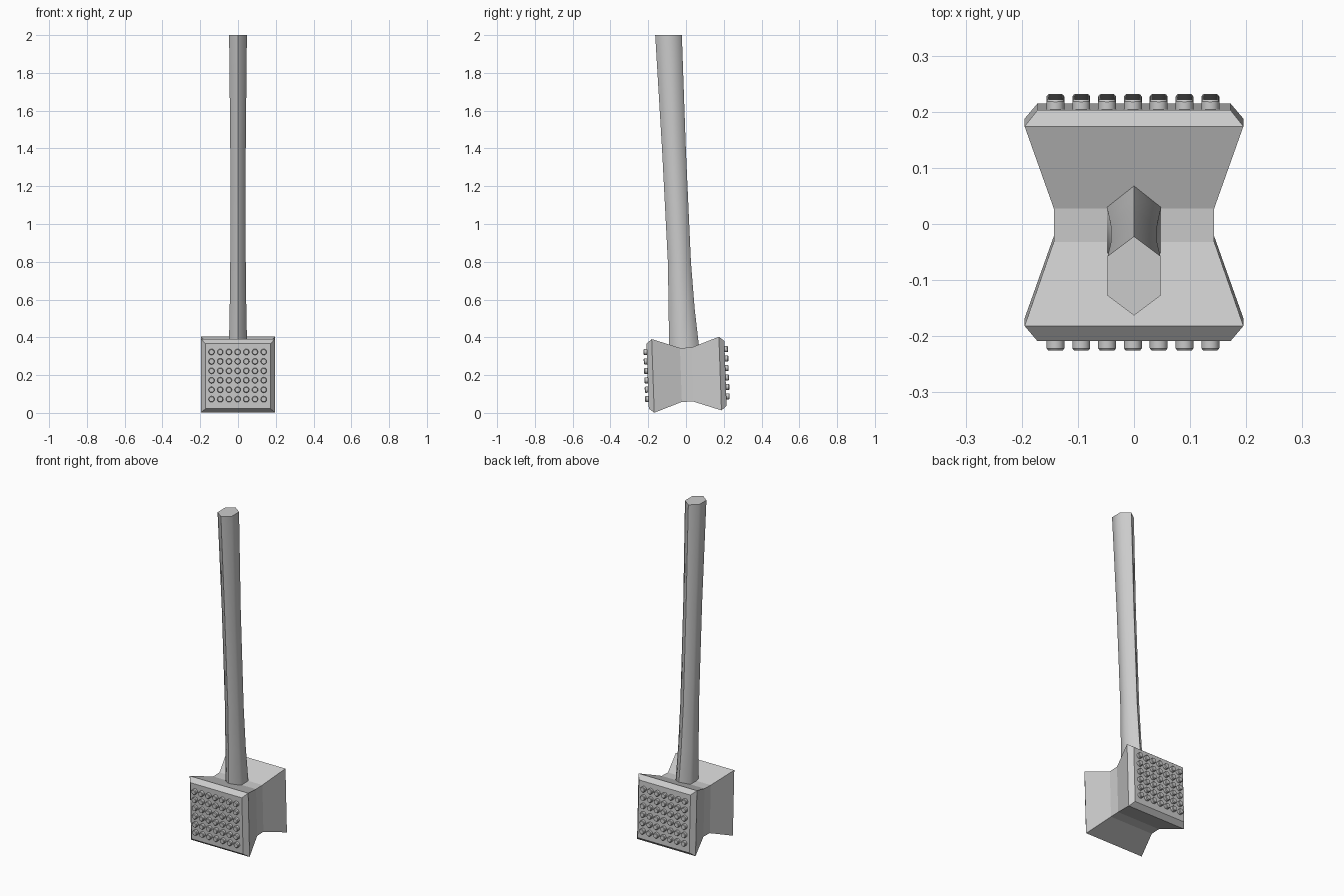
import bpy, bmesh, math
from mathutils import Matrix, Vector

if "Cube" in bpy.data.objects:
    bpy.data.objects.remove(bpy.data.objects["Cube"], do_unlink=True)

steel = bpy.data.materials.new("grey_metal")
steel.use_nodes = True
grey = (0.6, 0.6, 0.6, 1)
steel.diffuse_color = grey
steel.node_tree.nodes["Principled BSDF"].inputs["Base Color"].default_value = grey

# The head leans slightly back about its centre
HEAD = Matrix.Translation((0, 0.003, 0.202)) @ Matrix.Rotation(math.radians(2), 4, 'X')


def finish(name, bm, matrix=Matrix(), smooth=None):
    bmesh.ops.recalc_face_normals(bm, faces=bm.faces)
    mesh = bpy.data.meshes.new(name)
    bm.to_mesh(mesh)
    bm.free()
    mesh.materials.append(steel)
    obj = bpy.data.objects.new(name, mesh)
    obj.matrix_world = matrix
    bpy.context.collection.objects.link(obj)
    if smooth:
        bpy.ops.object.select_all(action='DESELECT')
        obj.select_set(True)
        bpy.context.view_layer.objects.active = obj
        bpy.ops.object.shade_smooth_by_angle(angle=math.radians(smooth))
    return obj


def loft(bm, rings):
    """Join rings of points into a closed, capped tube."""
    loops = [[bm.verts.new(p) for p in ring] for ring in rings]
    for a, b in zip(loops, loops[1:]):
        for i in range(len(a)):
            j = (i + 1) % len(a)
            bm.faces.new((a[i], a[j], b[j], b[i]))
    bm.faces.new(loops[0])
    bm.faces.new(loops[-1])


# Square head: narrow waist, wide flanges, chamfered striking faces
half = [(0.03, 0.143), (0.178, 0.195), (0.206, 0.172)]
profile = [(-y, r) for y, r in reversed(half)] + half
bm = bmesh.new()
loft(bm, [[(-r, y, -r), (r, y, -r), (r, y, r), (-r, y, r)] for y, r in profile])
finish("hammer_head", bm, HEAD)

# Grid of round studs on each striking face
for name, side in (("front_studs", -1), ("back_studs", 1)):
    bm = bmesh.new()
    for col in range(7):
        for row in range(6):
            centre = Vector(((col - 3) * 0.046 - 0.002, 0, (row - 2.5) * 0.05 + 0.003))
            rings = []
            for depth, radius in ((0.2, 0.016), (0.22, 0.016), (0.224, 0.013)):
                rings.append([centre + Vector((radius * math.cos(k * math.tau / 12), side * depth,
                                               radius * math.sin(k * math.tau / 12)))
                              for k in range(12)])
            loft(bm, rings)
    finish(name, bm, HEAD, 35)

# Curved six-sided handle: height, front y, back y, half width
sections = [(0.25, -0.089, 0.08, 0.05), (0.36, -0.09, 0.068, 0.048),
            (0.55, -0.092, 0.046, 0.044), (0.8, -0.096, 0.026, 0.041),
            (1.4, -0.127, -0.001, 0.041), (2.0, -0.163, -0.022, 0.047)]
bm = bmesh.new()
rings = []
for z, front, back, w in sections:
    mid, q = (front + back) / 2, (back - front) / 4
    rings.append([(0, front, z), (w, mid - q, z), (w, mid + q, z),
                  (0, back, z), (-w, mid + q, z), (-w, mid - q, z)])
loft(bm, rings)
finish("handle", bm, smooth=60)
